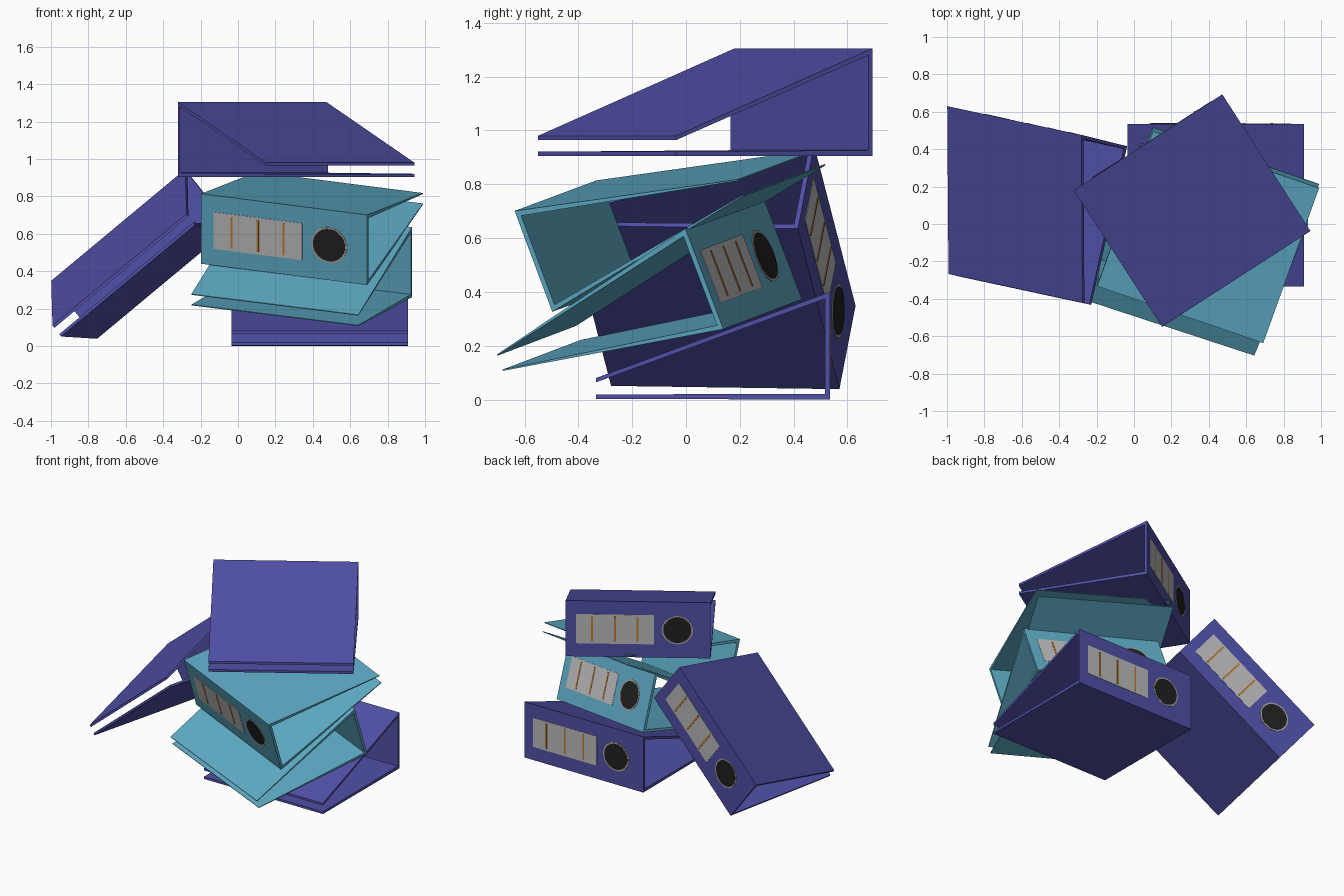
import bpy, bmesh, math
from mathutils import Matrix, Vector

if "Cube" in bpy.data.objects:
    bpy.data.objects.remove(bpy.data.objects["Cube"])

W, H, D = 0.945, 0.40, 0.87   # spine length, spine height, cover depth


def material(name, rgb):
    m = bpy.data.materials.new(name)
    m.diffuse_color = (*rgb, 1)
    m.use_nodes = True
    m.node_tree.nodes["Principled BSDF"].inputs["Base Color"].default_value = m.diffuse_color
    return m


PURPLE = material("purple_card", (0.08, 0.08, 0.39))
TEAL = material("teal_card", (0.11, 0.40, 0.55))
PAPER = material("label_paper", (0.50, 0.50, 0.50))
ORANGE = material("label_line", (0.50, 0.20, 0.03))
BLACK = material("finger_hole_black", (0.015, 0.015, 0.015))
RIM = material("finger_hole_rim", (0.36, 0.34, 0.30))


def prism(name, outline, depth, mat, frame):
    """Extrude a closed 3D outline by a depth vector and place it in a binder frame."""
    bm = bmesh.new()
    face = bm.faces.new([bm.verts.new(p) for p in outline])
    moved = bmesh.ops.extrude_face_region(bm, geom=[face])["geom"]
    bmesh.ops.translate(bm, vec=depth, verts=[v for v in moved if isinstance(v, bmesh.types.BMVert)])
    bmesh.ops.recalc_face_normals(bm, faces=bm.faces)
    mesh = bpy.data.meshes.new(name)
    bm.to_mesh(mesh)
    bm.free()
    mesh.materials.append(mat)
    ob = bpy.data.objects.new(name, mesh)
    bpy.context.collection.objects.link(ob)
    ob.matrix_world = frame
    return ob


def plate(name, x0, x1, z0, z1, rise, mat, frame):
    """Thin rectangle lying on the outside of the spine."""
    pts = [(x0, -0.002, z0), (x1, -0.002, z0), (x1, -0.002, z1), (x0, -0.002, z1)]
    prism(name, pts, (0, rise + 0.002, 0), mat, frame)


def disc(name, x, r, rise, mat, frame):
    pts = [(x + r * math.cos(a), -0.002, H / 2 + r * math.sin(a))
           for a in (math.tau * i / 32 for i in range(32))]
    prism(name, pts, (0, rise + 0.002, 0), mat, frame)


def binder(name, origin, x_dir, z_dir, mat, top_drop, bottom_lift, tip):
    # Local frame: X along the spine, Y out of the spine, Z across the spine
    z = Vector(z_dir).normalized()
    y = z.cross(Vector(x_dir)).normalized()
    x = y.cross(z)
    frame = Matrix.Translation(origin) @ Matrix((x, y, z)).transposed().to_4x4()

    # Spine and two covers as one C-shaped profile
    k = 0.018
    profile = [(0, 0), (0, H), (-D, H - top_drop), (-D, H - top_drop - tip),
               (-k, H - k * 1.4), (-k, k * 1.2), (-D, bottom_lift + tip), (-D, bottom_lift)]
    prism(name + "_cover", [(-W / 2, a, b) for a, b in profile], (W, 0, 0), mat, frame)

    # Label with three ruled lines
    plate(name + "_label", -0.103, 0.403, 0.095, 0.305, 0.002, PAPER, frame)
    for i, lx in enumerate((0.003, 0.15, 0.299)):
        plate(f"{name}_label_line_{i + 1}", lx - 0.006, lx + 0.006, 0.11, 0.29, 0.004, ORANGE, frame)

    # Finger hole
    disc(name + "_hole_rim", -0.256, 0.102, 0.002, RIM, frame)
    disc(name + "_hole", -0.256, 0.091, 0.004, BLACK, frame)


# Bottom, top and leaning purple binders: flat lower cover, sloping upper cover
binder("bottom_binder", (0.437, 0.535, 0), (1, 0, 0), (0, 0, 1), PURPLE, 0.32, 0.003, 0.016)
binder("top_binder", (0.075, 0.437, 0.905), (0.79, 0.51, 0), (0, 0, 1), PURPLE, 0.325, 0.0, 0.016)
binder("leaning_binder", (-0.395, 0.493, 0.337), (0.72, -0.155, 0.58), (-0.245, 0.06, 0.31),
       PURPLE, 0.325, 0.0, 0.016)

# Two tilted teal binders, both covers leaning inward
binder("lower_teal_binder", (0.485, 0.285, 0.317), (0.89, -0.29, -0.115), (0, -0.14, 0.37),
       TEAL, 0.19, 0.145, 0.005)
binder("upper_teal_binder", (0.247, -0.345, 0.383), (-0.895, 0.31, 0.105), (0, -0.14, 0.375),
       TEAL, 0.18, 0.155, 0.005)
